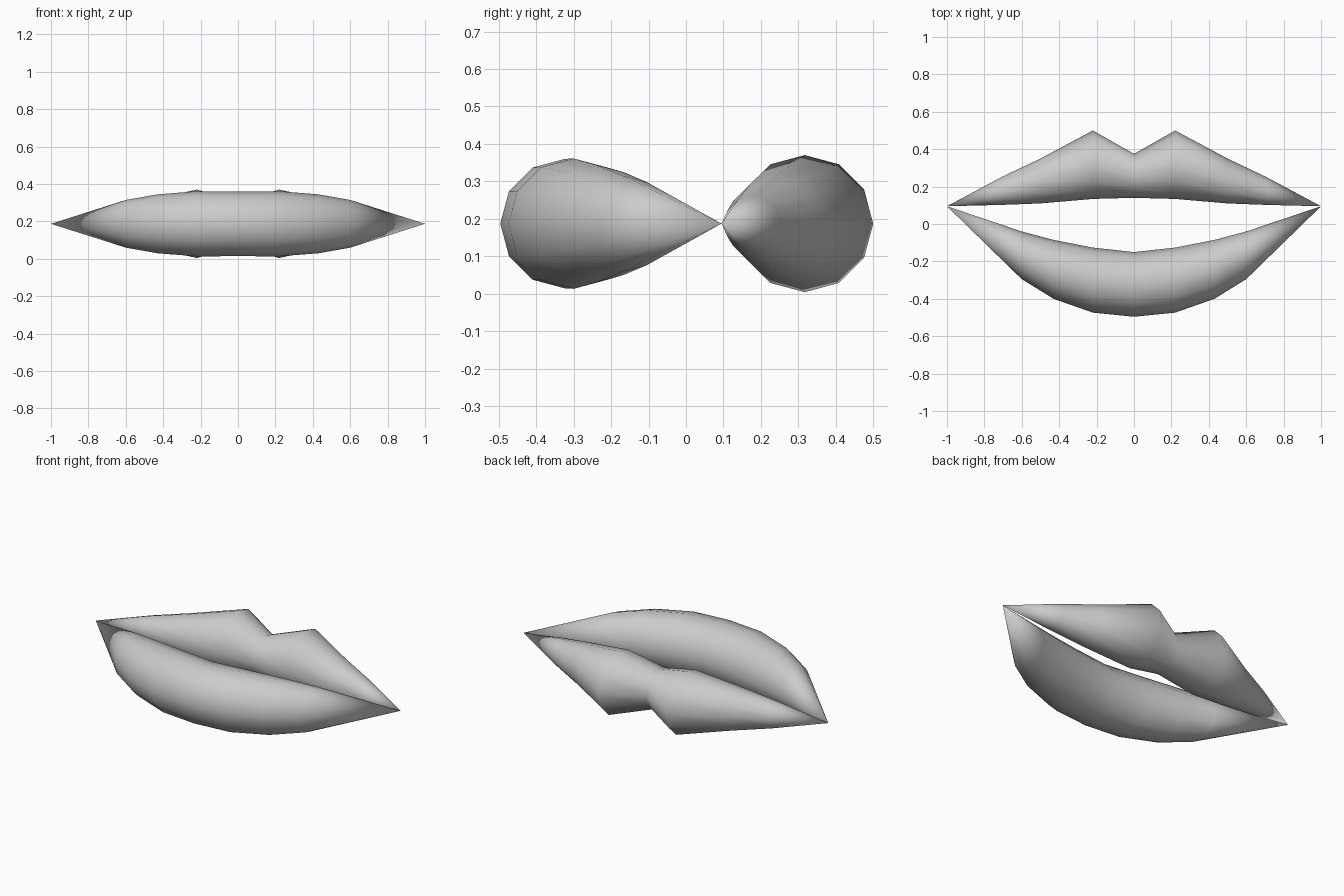
import bpy, bmesh, math

if "Cube" in bpy.data.objects:
    bpy.data.objects.remove(bpy.data.objects["Cube"])

CZ, SIDES, TIP_Y = 0.187, 12, 0.095


def make_lip(name, half):
    """Loft round sections along x; half = (x, inner y, outer y) from the middle outwards."""
    stations = [(-x, a, b) for x, a, b in reversed(half[1:])] + half
    bm = bmesh.new()
    rings = []
    for x, a, b in stations:
        cy, r = (a + b) / 2, abs(b - a) / 2
        rings.append([bm.verts.new((x, cy + r * math.cos(2 * math.pi * i / SIDES),
                                    CZ + r * math.sin(2 * math.pi * i / SIDES)))
                      for i in range(SIDES)])
    left = bm.verts.new((-1, TIP_Y, CZ))
    right = bm.verts.new((1, TIP_Y, CZ))
    for i in range(SIDES):
        j = (i + 1) % SIDES
        for p, q in zip(rings, rings[1:]):
            bm.faces.new((p[i], p[j], q[j], q[i]))
        bm.faces.new((left, rings[0][j], rings[0][i]))
        bm.faces.new((right, rings[-1][i], rings[-1][j]))
    bmesh.ops.recalc_face_normals(bm, faces=bm.faces)
    for f in bm.faces:
        f.smooth = True
    mesh = bpy.data.meshes.new(name)
    bm.to_mesh(mesh)
    bm.free()
    obj = bpy.data.objects.new(name, mesh)
    bpy.context.collection.objects.link(obj)


# Upper lip with the two-peaked bow
make_lip("upper_lip", [(0, 0.14, 0.375), (0.22, 0.134, 0.50),
                       (0.5, 0.11, 0.35), (0.71, 0.102, 0.25)])
# Lower lip, a full crescent
make_lip("lower_lip", [(0, -0.15, -0.496), (0.22, -0.126, -0.474),
                       (0.43, -0.085, -0.40), (0.6, -0.04, -0.295)])
